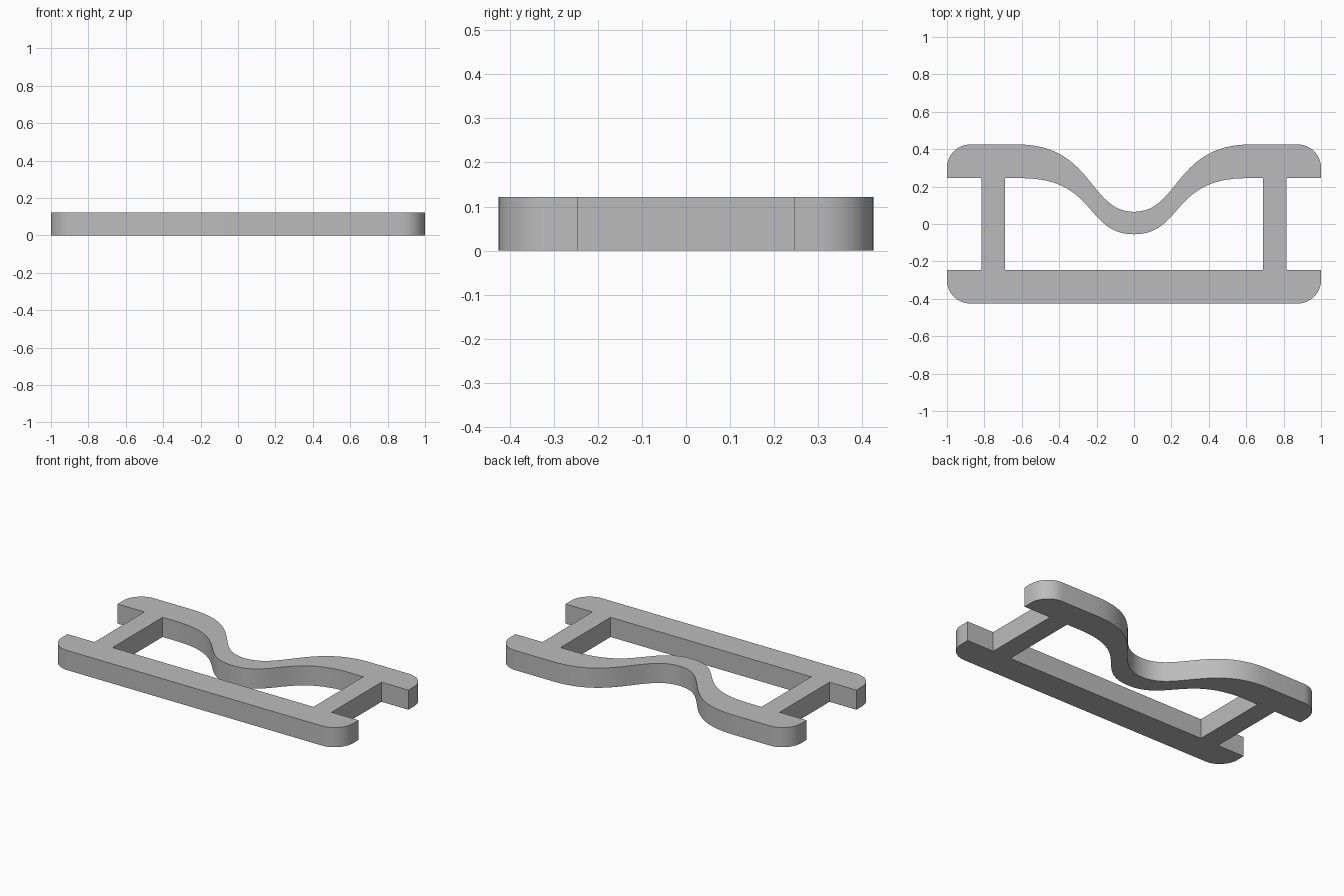
import bpy, bmesh
from mathutils import Vector
from mathutils.geometry import interpolate_bezier

if "Cube" in bpy.data.objects:
    bpy.data.objects.remove(bpy.data.objects["Cube"], do_unlink=True)

HEIGHT = 0.122
EDGE, INNER = 0.425, 0.245       # outer and inner y of both rails
BAR_IN, BAR_OUT = 0.69, 0.815    # x range of the cross bars
RADIUS = 0.125                   # rounded rail ends


def bezier(a, b, c, d, steps):
    pts = [Vector((x, y, 0)) for x, y in (a, b, c, d)]
    return [(p.x, p.y) for p in interpolate_bezier(*pts, steps)]


def corner(side):
    """Rounded rail end, from the long edge round to the end face."""
    k = RADIUS * 0.448
    return bezier((1 - RADIUS, side * EDGE), (1 - k, side * EDGE),
                  (1, side * (EDGE - k)), (1, side * (EDGE - RADIUS)), 12)


def mirrored(half):
    """Close a right-hand half outline with its mirror image."""
    return half + [(-x, y) for x, y in reversed(half) if x > 1e-5]


# Outer outline: rail ends, cross bar sides and the dipped back edge
outer = corner(-1) + [(1, -INNER), (BAR_OUT, -INNER), (BAR_OUT, INNER), (1, INNER)]
outer += corner(1)[::-1]
outer += bezier((0.62, EDGE), (0.22, EDGE), (0.24, 0.065), (0, 0.065), 32)

# Opening between the rails, following the dip
opening = [(BAR_IN, -INNER), (BAR_IN, INNER)]
opening += bezier((0.6, INNER), (0.2, INNER), (0.26, -0.055), (0, -0.055), 32)

# Fill between the outlines and extrude into a solid
bm = bmesh.new()
edges = []
for loop in (mirrored(outer), mirrored(opening)):
    verts = [bm.verts.new((x, y, 0)) for x, y in loop]
    edges += [bm.edges.new((v, verts[i - 1])) for i, v in enumerate(verts)]
bmesh.ops.triangle_fill(bm, edges=edges, use_beauty=True)
top = bmesh.ops.extrude_face_region(bm, geom=bm.faces[:], use_keep_orig=True)["geom"]
bmesh.ops.translate(bm, vec=(0, 0, HEIGHT),
                    verts=[g for g in top if isinstance(g, bmesh.types.BMVert)])
bmesh.ops.recalc_face_normals(bm, faces=bm.faces[:])

mesh = bpy.data.meshes.new("curved_frame")
bm.to_mesh(mesh)
bm.free()
frame = bpy.data.objects.new("curved_frame", mesh)
bpy.context.collection.objects.link(frame)

# Plain grey
grey = bpy.data.materials.new("plain_grey")
grey.use_nodes = True
colour = (0.5, 0.5, 0.5, 1)
grey.diffuse_color = colour
grey.node_tree.nodes["Principled BSDF"].inputs["Base Color"].default_value = colour
mesh.materials.append(grey)

# Smooth the curved walls, keep the edges crisp
bpy.ops.object.select_all(action="DESELECT")
frame.select_set(True)
bpy.context.view_layer.objects.active = frame
bpy.ops.object.shade_smooth_by_angle(angle=0.52)
